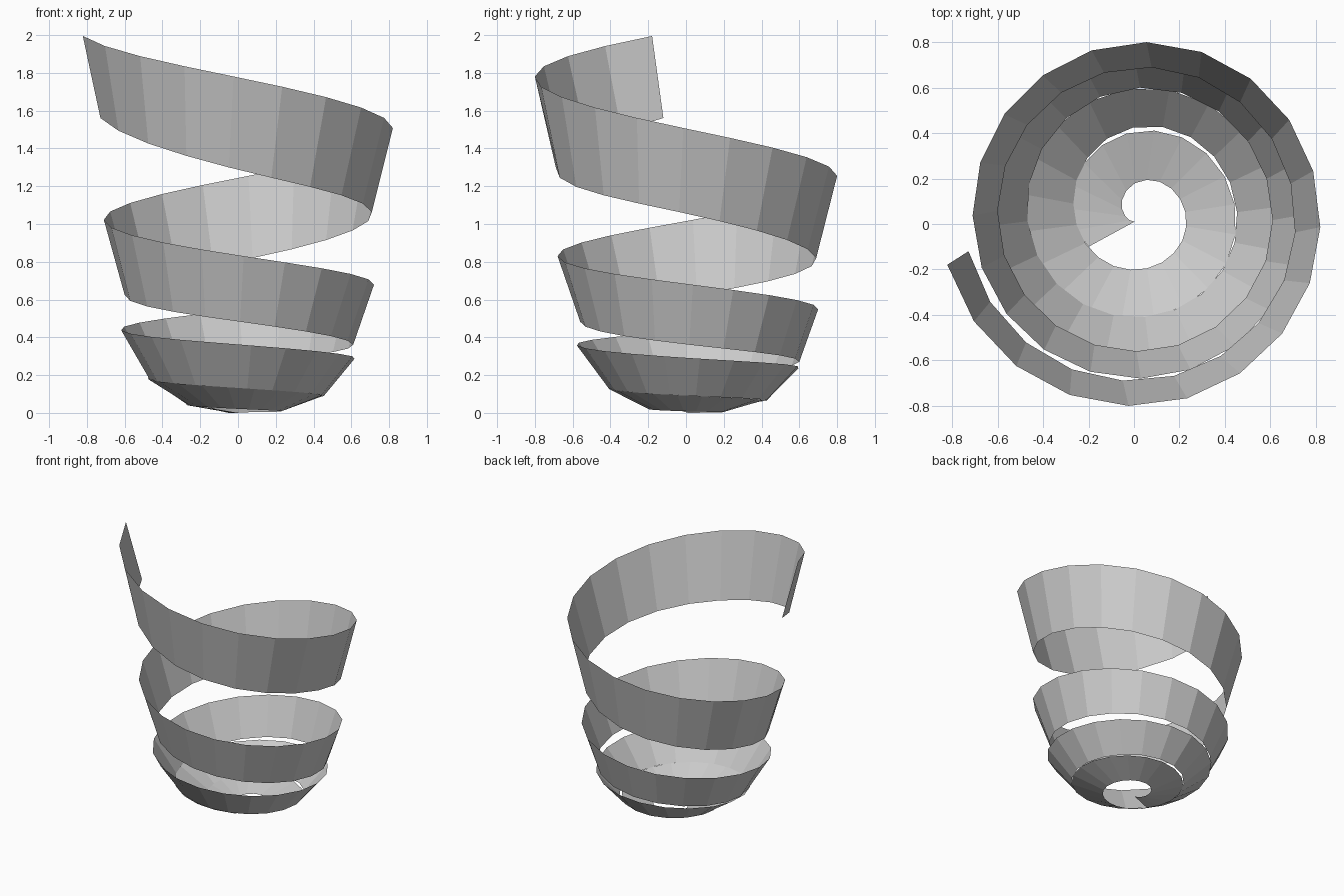
import bpy
import bmesh
import math

if "Cube" in bpy.data.objects:
    bpy.data.objects.remove(bpy.data.objects["Cube"])

CX, CY = 0.03, 0.025     # spiral axis
SEGS = 80                # facets along just over four turns

# radius and height of each ribbon edge at every quarter turn, going up
UP_R = [.17, .30, .385, .42, .44, .51, .575, .59, .605, .65,
        .675, .69, .705, .74, .775, .79, .825, .885]
UP_Z = [.02, .04, .065, .09, .13, .18, .24, .29, .36, .44,
        .55, .68, .83, 1.02, 1.25, 1.5, 1.77, 2.035]
LOW_R = [-.03, .06, .165, .20, .225, .29, .405, .425, .435, .50,
         .575, .58, .585, .63, .665, .68, .715, .78]
LOW_Z = [0, 0, .003, .008, .02, .04, .065, .09, .13, .18,
         .27, .36, .48, .62, .81, 1.05, 1.28, 1.60]


def smooth(table, t):
    """Catmull-Rom interpolation of a quarter-turn table."""
    i = min(int(t), len(table) - 2)
    f = t - i
    b, c = table[i], table[i + 1]
    a = table[i - 1] if i > 0 else 2 * b - c
    d = table[i + 2] if i + 2 < len(table) else 2 * c - b
    return b + .5 * f * (c - a + f * (2*a - 5*b + 4*c - d + f * (3*(b - c) + d - a)))


def edge_point(radii, heights, t):
    ang = math.radians(270 - 90 * t)
    r = smooth(radii, t)
    return (CX + r * math.cos(ang), CY + r * math.sin(ang), max(0, smooth(heights, t)))


# peel ribbon: a single open strip between lower and upper edges
bm = bmesh.new()
previous = None
for k in range(SEGS + 1):
    s = k / SEGS
    t_up = .683 + s * (16.85 - .683)
    t_low = .683 + s * (16.88 - .683)
    pair = (bm.verts.new(edge_point(LOW_R, LOW_Z, t_low)),
            bm.verts.new(edge_point(UP_R, UP_Z, t_up)))
    if previous:
        bm.faces.new((previous[0], previous[1], pair[1], pair[0]))
    previous = pair
bmesh.ops.recalc_face_normals(bm, faces=bm.faces)

mesh = bpy.data.meshes.new("spiral_ribbon")
bm.to_mesh(mesh)
bm.free()
ribbon = bpy.data.objects.new("spiral_ribbon", mesh)
bpy.context.collection.objects.link(ribbon)
